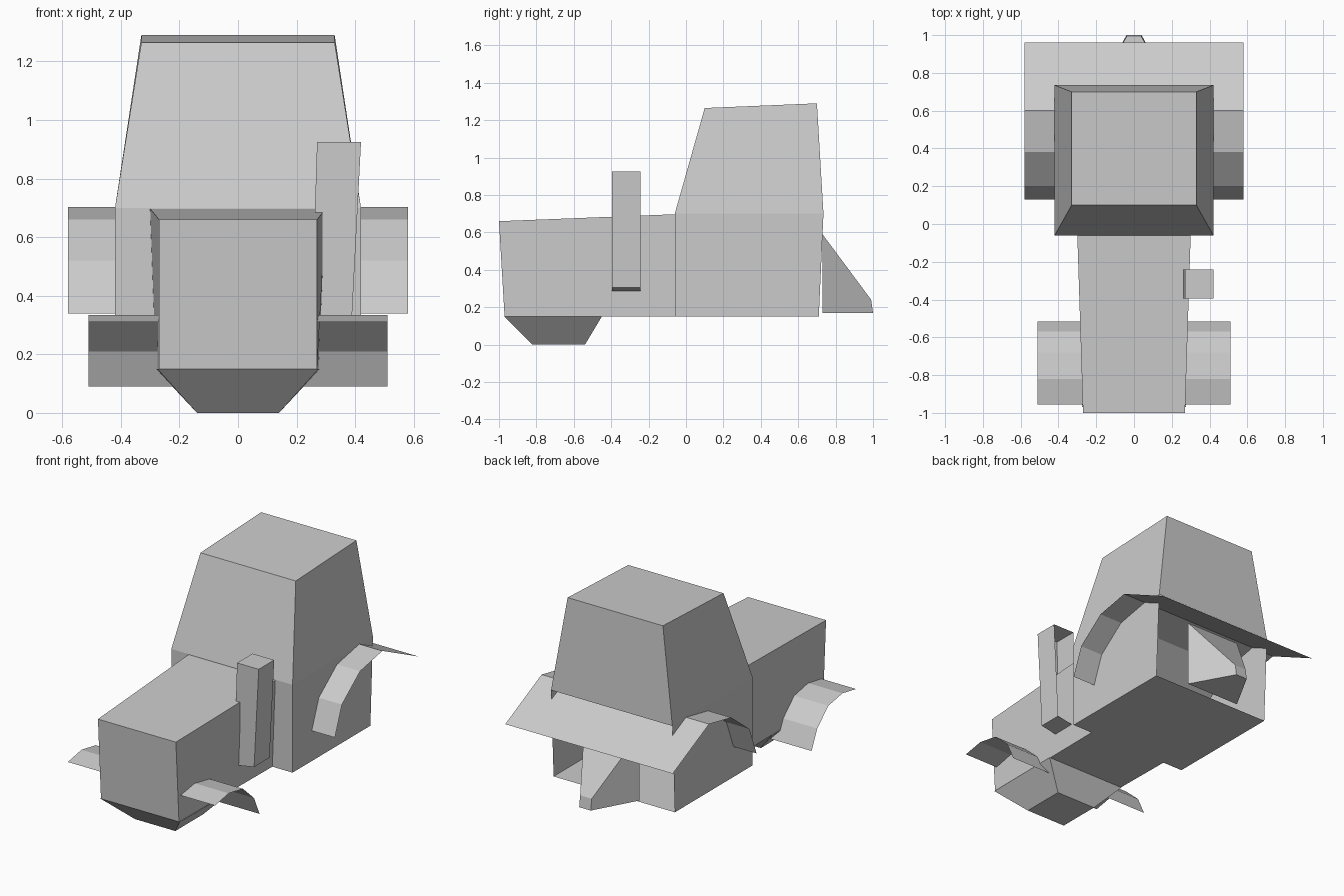
import bpy

if "Cube" in bpy.data.objects:
    bpy.data.objects.remove(bpy.data.objects["Cube"])


def make(name, verts, faces):
    me = bpy.data.meshes.new(name)
    me.from_pydata(verts, [], faces)
    me.update()
    ob = bpy.data.objects.new(name, me)
    bpy.context.collection.objects.link(ob)
    return ob


def ring(xf, xb, yf, yb, zf, zb):
    """Four corners, front-left counter-clockwise: half widths, depths, heights."""
    return [(-xf, yf, zf), (xf, yf, zf), (xb, yb, zb), (-xb, yb, zb)]


def loft(name, rings, skip=()):
    """Closed-end loft of four-corner rings; skip holds open (level, side) walls."""
    verts = [p for r in rings for p in r]
    top = 4 * (len(rings) - 1)
    faces = [(3, 2, 1, 0), (top, top + 1, top + 2, top + 3)]
    for k in range(len(rings) - 1):
        for i in range(4):
            if (k, i) not in skip:
                a, b, j = 4 * k, 4 * k + 4, (i + 1) % 4
                faces.append((a + i, a + j, b + j, b + i))
    return make(name, verts, faces)


def sheet(name, half_width, profile):
    """Thin full-width strip following a (y, z) side profile."""
    verts = [(s * half_width, y, z) for y, z in profile for s in (-1, 1)]
    faces = [(2 * i, 2 * i + 1, 2 * i + 3, 2 * i + 2) for i in range(len(profile) - 1)]
    return make(name, verts, faces)


FRONT, RIGHT, BACK, LEFT = range(4)

# Cab: straight lower box open at the rear, tapered upper part
loft("cab", [ring(0.42, 0.42, -0.06, 0.71, 0.15, 0.15),
             ring(0.42, 0.42, -0.06, 0.735, 0.70, 0.70),
             ring(0.33, 0.33, 0.10, 0.70, 1.265, 1.29)], skip={(0, BACK)})

# Engine hood, slightly narrower and lower at the nose
loft("hood", [ring(0.27, 0.28, -0.97, -0.06, 0.15, 0.15),
              ring(0.27, 0.30, -1.00, -0.06, 0.66, 0.697)], skip={(0, BACK)})

# Front axle block under the nose
loft("front_axle_block", [ring(0.14, 0.14, -0.82, -0.54, 0.0, 0.0),
                          ring(0.275, 0.28, -0.97, -0.45, 0.15, 0.15)])

# Rear hitch wedge
loft("rear_hitch", [ring(0.19, 0.04, 0.73, 1.00, 0.17, 0.17),
                    ring(0.19, 0.04, 0.73, 0.99, 0.59, 0.24)], skip={(0, FRONT)})

# Exhaust stack on the right side, leaning out, open at the back
loft("exhaust_stack", [
    [(0.25, -0.395, 0.28), (0.388, -0.395, 0.305), (0.388, -0.242, 0.305), (0.25, -0.242, 0.28)],
    [(0.27, -0.395, 0.925), (0.42, -0.395, 0.925), (0.42, -0.242, 0.925), (0.27, -0.242, 0.925)],
], skip={(0, BACK)})

# Fenders: single sheets running across the body
sheet("rear_fender", 0.58,
      [(0.13, 0.34), (0.20, 0.52), (0.38, 0.66), (0.60, 0.703), (0.96, 0.53)])
sheet("front_fender", 0.51,
      [(-0.955, 0.31), (-0.82, 0.335), (-0.68, 0.31), (-0.57, 0.21), (-0.515, 0.09)])
